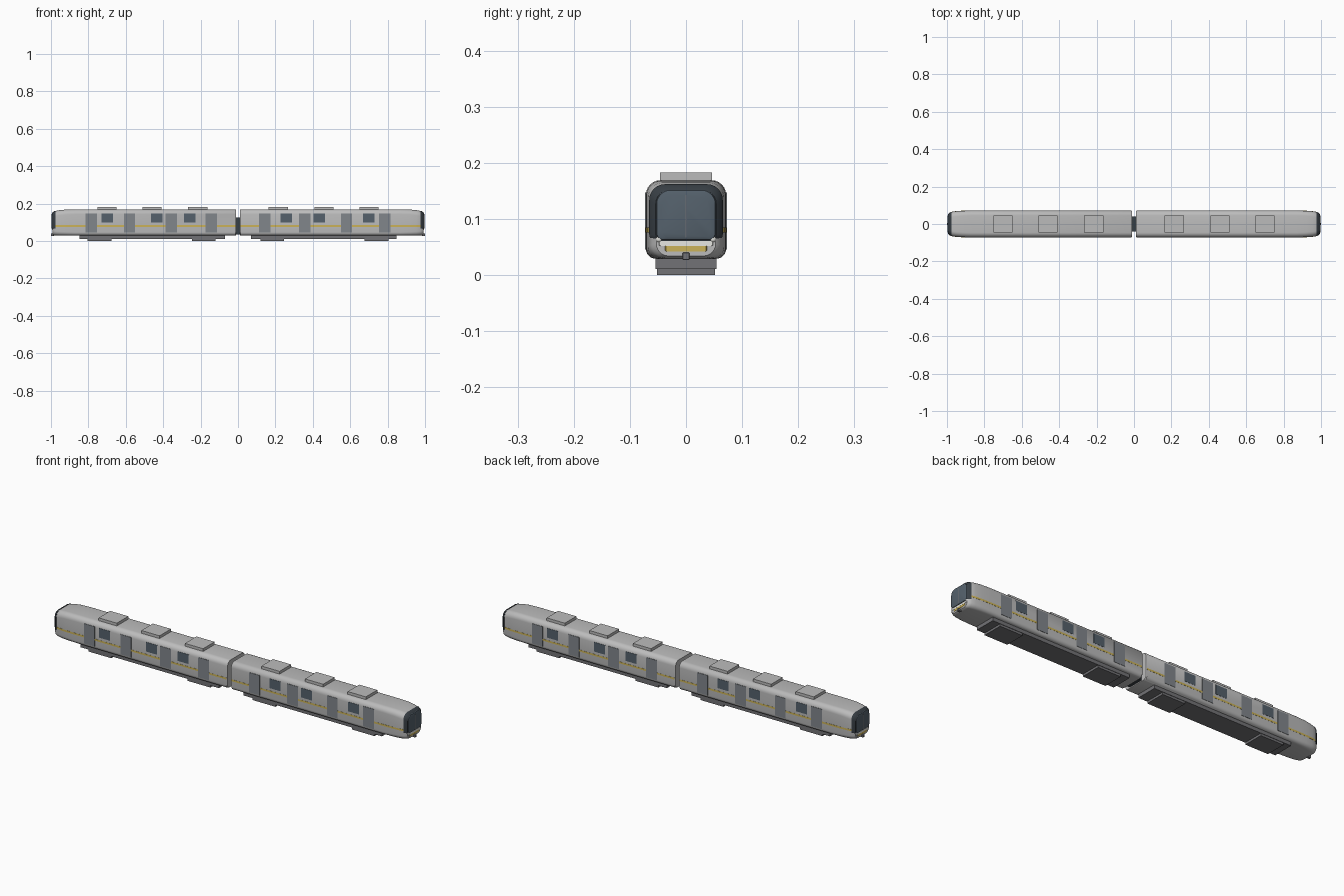
import bpy, bmesh, math

if "Cube" in bpy.data.objects:
    bpy.data.objects.remove(bpy.data.objects["Cube"])


def material(name, rgb):
    m = bpy.data.materials.new(name)
    m.diffuse_color = (*rgb, 1)
    m.use_nodes = True
    m.node_tree.nodes["Principled BSDF"].inputs["Base Color"].default_value = m.diffuse_color
    return m


GLASS = material("glass", (0.09, 0.12, 0.15))
FRAME = material("dark_frame", (0.04, 0.05, 0.06))
DOOR = material("door_grey", (0.22, 0.24, 0.26))
YELLOW = material("yellow", (0.6, 0.45, 0.1))
WHITE = material("white", (0.8, 0.8, 0.76))
UNDER = material("under_grey", (0.17, 0.17, 0.18))
BODY = material("body_grey", (0.5, 0.5, 0.5))


def finish(name, bm, mat, smooth=False):
    bmesh.ops.recalc_face_normals(bm, faces=bm.faces)
    me = bpy.data.meshes.new(name)
    bm.to_mesh(me)
    bm.free()
    ob = bpy.data.objects.new(name, me)
    bpy.context.collection.objects.link(ob)
    if mat:
        me.materials.append(mat)
    if smooth:
        bpy.ops.object.select_all(action='DESELECT')
        ob.select_set(True)
        bpy.context.view_layer.objects.active = ob
        bpy.ops.object.shade_smooth_by_angle(angle=math.radians(32))
    return ob


def box(name, x0, x1, y0, y1, z0, z1, mat=None, bevel=0):
    bm = bmesh.new()
    bmesh.ops.create_cube(bm, size=1)
    for v in bm.verts:
        v.co = ((x0 + x1) / 2 + v.co.x * (x1 - x0),
                (y0 + y1) / 2 + v.co.y * (y1 - y0),
                (z0 + z1) / 2 + v.co.z * (z1 - z0))
    if bevel:
        bmesh.ops.bevel(bm, geom=bm.edges[:], offset=bevel, segments=2,
                        affect='EDGES', profile=0.5)
    return finish(name, bm, mat)


def section(x, hw, zb, zt, rb, rt, n=6):
    """Rounded rectangle across the train at position x."""
    pts = []
    for k, (sy, z, r, sz) in enumerate(((1, zt, rt, -1), (-1, zt, rt, -1),
                                        (-1, zb, rb, 1), (1, zb, rb, 1))):
        for i in range(n + 1):
            a = math.pi / 2 * (k + i / n)
            pts.append((x, sy * (hw - r) + r * math.cos(a), z + sz * r + r * math.sin(a)))
    return pts


def loft(name, rows, mat, s=1):
    bm = bmesh.new()
    rings = [[bm.verts.new((s * p[0], p[1], p[2])) for p in section(*r)] for r in rows]
    for a, b in zip(rings, rings[1:]):
        for i in range(len(a)):
            j = (i + 1) % len(a)
            bm.faces.new((a[i], a[j], b[j], b[i]))
    bm.faces.new(rings[0])
    bm.faces.new(rings[-1])
    return finish(name, bm, mat, True)


# body stations: x, half width, bottom, top, lower radius, upper radius
HULL = [(0.010, 0.069, 0.031, 0.167, 0.018, 0.024),
        (0.014, 0.0715, 0.029, 0.169, 0.018, 0.026),
        (0.87, 0.0715, 0.029, 0.169, 0.018, 0.026),
        (0.92, 0.0705, 0.029, 0.168, 0.020, 0.027),
        (0.955, 0.068, 0.029, 0.165, 0.022, 0.028),
        (0.975, 0.0645, 0.030, 0.161, 0.023, 0.028),
        (0.985, 0.060, 0.031, 0.157, 0.023, 0.027),
        (0.991, 0.053, 0.034, 0.150, 0.022, 0.024)]


def half_width(x):
    for a, b in zip(HULL, HULL[1:]):
        if x <= b[0]:
            return a[1] + (b[1] - a[1]) * (x - a[0]) / (b[0] - a[0])
    return HULL[-1][1]


def stripe(name, s, side):
    """Yellow band following the side round the nose."""
    bm = bmesh.new()
    xs = (0.014, 0.87, 0.92, 0.955, 0.975, 0.985, 0.9915)
    rows = [[bm.verts.new((s * x, side * (half_width(x) + o), z))
             for o, z in ((-0.002, 0.076), (0.0007, 0.076), (0.0007, 0.085), (-0.002, 0.085))]
            for x in xs]
    for a, b in zip(rows, rows[1:]):
        for i in range(4):
            j = (i + 1) % 4
            bm.faces.new((a[i], a[j], b[j], b[i]))
    bm.faces.new(rows[0])
    bm.faces.new(rows[-1])
    finish(name, bm, YELLOW)


def grown(rows, o, zb, rb):
    return [(x + o, hw + o, zb, zt + o, rb, rt) for x, hw, _, zt, _, rt in rows]


for s, car in ((-1, "left_car"), (1, "right_car")):
    def part(name, x0, x1, *rest, **kw):
        box(f"{car}_{name}", min(s * x0, s * x1), max(s * x0, s * x1), *rest, **kw)

    loft(f"{car}_body", HULL, BODY, s)

    # cab end: dark surround, domed windscreen, wiper post
    loft(f"{car}_windscreen_surround", grown(HULL[-3:], 0.001, 0.060, 0.012), FRAME, s)
    loft(f"{car}_windscreen", [(0.988, 0.054, 0.062, 0.153, 0.012, 0.024),
                               (0.994, 0.052, 0.063, 0.151, 0.012, 0.024),
                               (0.9965, 0.044, 0.067, 0.143, 0.012, 0.024)], GLASS, s)
    part("windscreen_post", 0.990, 0.997, -0.0008, 0.0008, 0.067, 0.143, UNDER)
    loft(f"{car}_bumper_band", [(0.984, 0.054, 0.052, 0.061, 0.003, 0.003),
                                (0.993, 0.047, 0.052, 0.061, 0.003, 0.003)], WHITE, s)
    loft(f"{car}_front_stripe", [(0.985, 0.042, 0.042, 0.052, 0.003, 0.001),
                                 (0.9925, 0.036, 0.042, 0.052, 0.003, 0.001)], YELLOW, s)
    part("coupler", 0.985, 1.0, -0.006, 0.006, 0.027, 0.040, UNDER, bevel=0.001)

    for side, label in ((-1, "front"), (1, "back")):
        # headlamp
        bm = bmesh.new()
        bmesh.ops.create_uvsphere(bm, u_segments=16, v_segments=8, radius=0.006)
        for v in bm.verts:
            v.co = (s * 0.989 + v.co.x * 0.9, side * 0.048 + v.co.y, 0.064 + v.co.z)
        finish(f"{car}_{label}_headlamp", bm, WHITE, True)
        stripe(f"{car}_{label}_stripe", s, side)
        y0, y1 = sorted((side * 0.068, side * 0.0729))
        # sliding doors
        for i, x in enumerate((0.143, 0.357, 0.58, 0.785)):
            part(f"{label}_door_{i + 1}", x - 0.03, x + 0.03, y0, y1, 0.046, 0.147, DOOR)
        # side windows
        y0, y1 = sorted((side * 0.068, side * 0.0724))
        for i, x in enumerate((0.258, 0.435, 0.70)):
            part(f"{label}_window_{i + 1}", x - 0.031, x + 0.031, y0, y1, 0.098, 0.146, GLASS)

    # roof units
    for i, x in enumerate((0.215, 0.46, 0.70)):
        part(f"roof_unit_{i + 1}", x - 0.051, x + 0.051, -0.046, 0.046, 0.165, 0.183, BODY)

    # underframe and bogies
    part("underframe", 0.07, 0.847, -0.054, 0.054, 0.011, 0.032, UNDER)
    for i, x in enumerate((0.183, 0.74)):
        part(f"bogie_{i + 1}", x - 0.064, x + 0.064, -0.052, 0.052, 0.0, 0.013, UNDER)

# gangway between the cars
box("gangway", -0.014, 0.014, -0.04, 0.04, 0.036, 0.127, FRAME)
